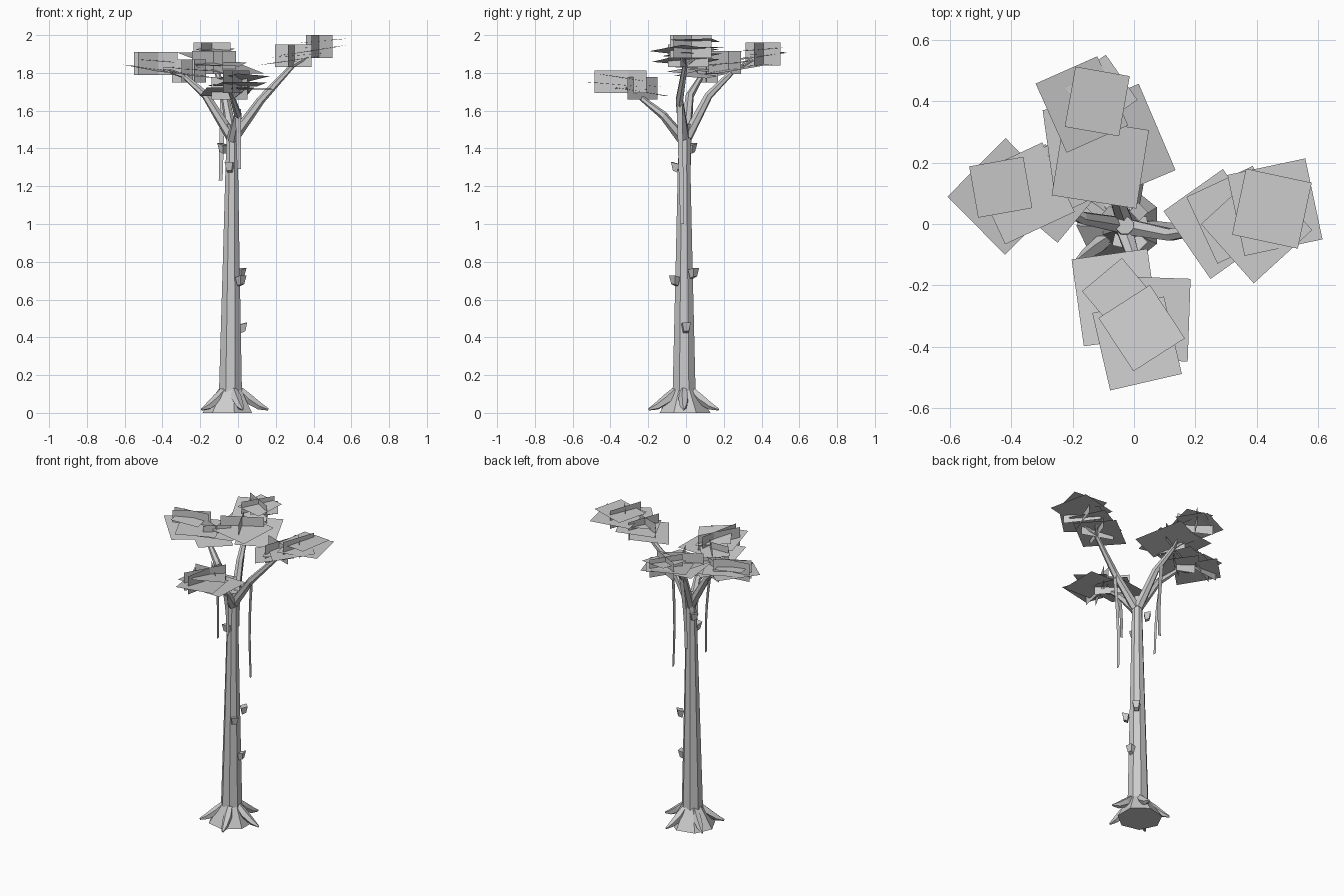
import bpy, bmesh, math
from mathutils import Vector, Matrix

if "Cube" in bpy.data.objects:
    bpy.data.objects.remove(bpy.data.objects["Cube"], do_unlink=True)

GREY = (0.6, 0.6, 0.6, 1)
mat = bpy.data.materials.new("pale_grey")
mat.use_nodes = True
mat.diffuse_color = GREY
mat.node_tree.nodes["Principled BSDF"].inputs["Base Color"].default_value = GREY


def finish(name, bm, closed=True):
    if closed:
        bmesh.ops.recalc_face_normals(bm, faces=bm.faces)
    mesh = bpy.data.meshes.new(name)
    bm.to_mesh(mesh)
    bm.free()
    mesh.materials.append(mat)
    obj = bpy.data.objects.new(name, mesh)
    bpy.context.collection.objects.link(obj)
    return obj


def tube(name, path, radii, sides=6, level=False):
    """Faceted tapered tube along a path; level keeps the rings horizontal."""
    bm = bmesh.new()
    pts = [Vector(p) for p in path]
    rings = []
    for i, p in enumerate(pts):
        way = pts[min(i + 1, len(pts) - 1)] - pts[max(i - 1, 0)]
        turn = Matrix() if level else way.to_track_quat('Z', 'Y').to_matrix().to_4x4()
        ring = []
        for k in range(sides):
            a = math.tau * (k + 0.5) / sides
            spot = turn @ Vector((math.cos(a), math.sin(a), 0))
            ring.append(bm.verts.new(p + spot * radii[i]))
        rings.append(ring)
    for low, high in zip(rings, rings[1:]):
        for k in range(sides):
            n = (k + 1) % sides
            bm.faces.new((low[k], low[n], high[n], high[k]))
    bm.faces.new(rings[0][::-1])
    bm.faces.new(rings[-1])
    return finish(name, bm)


def quad(bm, corners):
    bm.faces.new([bm.verts.new(c) for c in corners])


# Trunk and flared foot
tube("trunk", [(-.04, -.01, .1), (-.036, -.01, .8), (-.033, -.01, 1.3), (-.03, -.005, 1.53)],
     [.066, .048, .036, .03], sides=8, level=True)
tube("trunk_flare", [(-.05, -.005, 0), (-.04, -.01, .13)], [.138, .06], sides=7, level=True)

# Roots around the foot
for i in range(5):
    a = math.tau * i / 5
    out = Vector((math.cos(a), math.sin(a), 0))
    base = Vector((-.035, -.012, 0))
    tube(f"root_{i + 1}", [base + out * r + Vector((0, 0, z))
                           for r, z in ((.045, .12), (.09, .075), (.15, .035), (.195, .018))],
         [.02, .028, .02, .006], sides=5)

# Branches, each forking into two twigs under its leaf cluster
branches = {
    "left": [(-.02, -.01, 1.46), (.12, -.035, 1.655), (.29, -.005, 1.84), (.41, .04, 1.92)],
    "right": [(-.035, -.005, 1.46), (-.17, .02, 1.68), (-.28, .08, 1.78), (-.42, .11, 1.83)],
    "back": [(-.03, .005, 1.46), (-.07, .12, 1.68), (-.11, .24, 1.8), (-.14, .38, 1.89)],
    "front": [(-.03, -.02, 1.45), (0, -.12, 1.575), (-.03, -.24, 1.67), (0, -.36, 1.74)],
}
for side, path in branches.items():
    tube("branch_" + side, path[:3], [.03, .022, .014])
    fork, tip = Vector(path[2]), Vector(path[3])
    across = (tip - fork).cross(Vector((0, 0, 1))).normalized() * .05
    for n, sign in enumerate((-1, 1)):
        tube(f"twig_{side}_{n + 1}", [fork, fork.lerp(tip, .75) + across * sign],
             [.012, .006], sides=5)

# Leaf clusters: near-level cards (x, y, z, width, depth, turn)
level_cards = {
    "left": [(.27, 0, 1.865, .24, .27, 35), (.33, .03, 1.895, .24, .24, 25),
             (.46, .055, 1.935, .26, .27, 12), (.40, -.01, 1.92, .26, .26, 42),
             (.45, .05, 1.97, .22, .22, -12)],
    "right": [(-.42, .09, 1.815, .27, .27, 45), (-.435, .12, 1.865, .18, .17, 10),
              (-.36, .1, 1.83, .25, .25, 25), (-.27, .1, 1.795, .22, .24, 50),
              (-.25, .15, 1.82, .22, .22, 25)],
    "back": [(-.035, .27, 1.82, .24, .31, 23), (-.11, .2, 1.85, .28, .26, -9),
             (-.16, .25, 1.84, .24, .28, 8), (-.17, .39, 1.89, .22, .25, 24),
             (-.12, .4, 1.925, .18, .2, -10), (-.11, .43, 1.9, .17, .18, 35)],
    "front": [(-.06, -.24, 1.70, .25, .29, 8), (.01, -.39, 1.74, .24, .26, 13),
              (.07, -.31, 1.715, .22, .27, -2), (.025, -.34, 1.775, .2, .21, 33),
              (-.05, -.23, 1.735, .17, .17, 40)],
}
# Upright cards crossing the clusters (start x, y, end x, y, middle height)
upright_cards = {
    "left": [(.195, .04, .39, -.03, 1.89), (.265, -.095, .34, .12, 1.89),
             (.36, .12, .5, -.065, 1.94), (.465, .135, .39, -.085, 1.94)],
    "right": [(-.55, .115, -.32, .147, 1.85), (-.53, .07, -.33, .185, 1.85),
              (-.35, .155, -.23, .105, 1.81), (-.3, .06, -.17, .17, 1.81)],
    "back": [(-.235, .46, -.04, .36, 1.9), (-.195, .316, -.08, .5, 1.9),
             (-.243, .163, -.01, .29, 1.855), (-.16, .29, -.08, .12, 1.855)],
    "front": [(-.03, -.485, .025, -.21, 1.753), (-.08, -.455, .06, -.21, 1.753),
              (-.14, -.245, -.02, -.24, 1.718), (-.09, -.15, .05, -.31, 1.718)],
}
for side, path in branches.items():
    bm = bmesh.new()
    out = Vector(path[3]) - Vector(path[0])
    out.z = 0
    out.normalize()
    axis = out.cross(Vector((0, 0, 1)))
    for i, (x, y, z, w, d, turn) in enumerate(level_cards[side]):
        lean = Matrix.Rotation(math.radians(9 - 4 * (i % 3)), 3, axis)
        spin = Matrix.Rotation(math.radians(turn), 3, 'Z')
        quad(bm, [Vector((x, y, z)) + lean @ spin @ Vector((sx * w / 2, sy * d / 2, 0))
                  for sx, sy in ((-1, -1), (1, -1), (1, 1), (-1, 1))])
    for x, y, u, v, z in upright_cards[side]:
        h = .06
        quad(bm, [(x, y, z - h), (u, v, z - h), (u, v, z + h), (x, y, z + h)])
    finish("leaves_" + side, bm, closed=False)

# Hanging vines: narrow tapering ribbons facing outward (top, bottom)
vines = {
    "left": ((.125, -.035, 1.66), (.108, -.02, 1.0)),
    "right": ((-.192, .025, 1.69), (-.155, .01, 1.18)),
    "back": ((-.08, .163, 1.7), (-.092, .13, 1.23)),
    "front": ((.0, -.145, 1.61), (.005, -.115, 1.29)),
}
for side, (top, bottom) in vines.items():
    bm = bmesh.new()
    top, bottom = Vector(top), Vector(bottom)
    wide = Vector((0, 1, 0)) if side in ("left", "right") else Vector((1, 0, 0))
    bow = wide.cross(Vector((0, 0, 1)))
    bow *= -1 if bow.dot(top) < 0 else 1
    steps = 5
    pairs = []
    for i in range(steps + 1):
        t = i / steps
        p = top.lerp(bottom, t) - bow * .012 * math.sin(math.pi * t)
        half = wide * (.015 - .005 * t)
        pairs.append((bm.verts.new(p - half), bm.verts.new(p + half)))
    for (a, b), (c, d) in zip(pairs, pairs[1:]):
        bm.faces.new((a, b, d, c))
    finish("vine_" + side, bm, closed=False)

# Small bark shelves: wedges wider at the top
shelves = [(-.08, .03, 1.4), (-.045, -.055, 1.3), (.015, -.06, .7), (.015, .04, .74), (.025, 0, .45)]
for i, (x, y, z) in enumerate(shelves):
    bm = bmesh.new()
    out = Vector((x + .035, y + .01, 0)).normalized()
    bmesh.ops.create_cube(bm, size=1)
    for v in bm.verts:
        grow = 1 if v.co.z > 0 else .6
        v.co = Vector((v.co.x * .04 * grow, v.co.y * .045 * grow, v.co.z * .045 + v.co.x * .01))
    turn = Matrix.Rotation(math.atan2(out.y, out.x), 4, 'Z')
    bmesh.ops.transform(bm, matrix=Matrix.Translation((x, y, z)) @ turn, verts=bm.verts)
    finish(f"bark_shelf_{i + 1}", bm)
